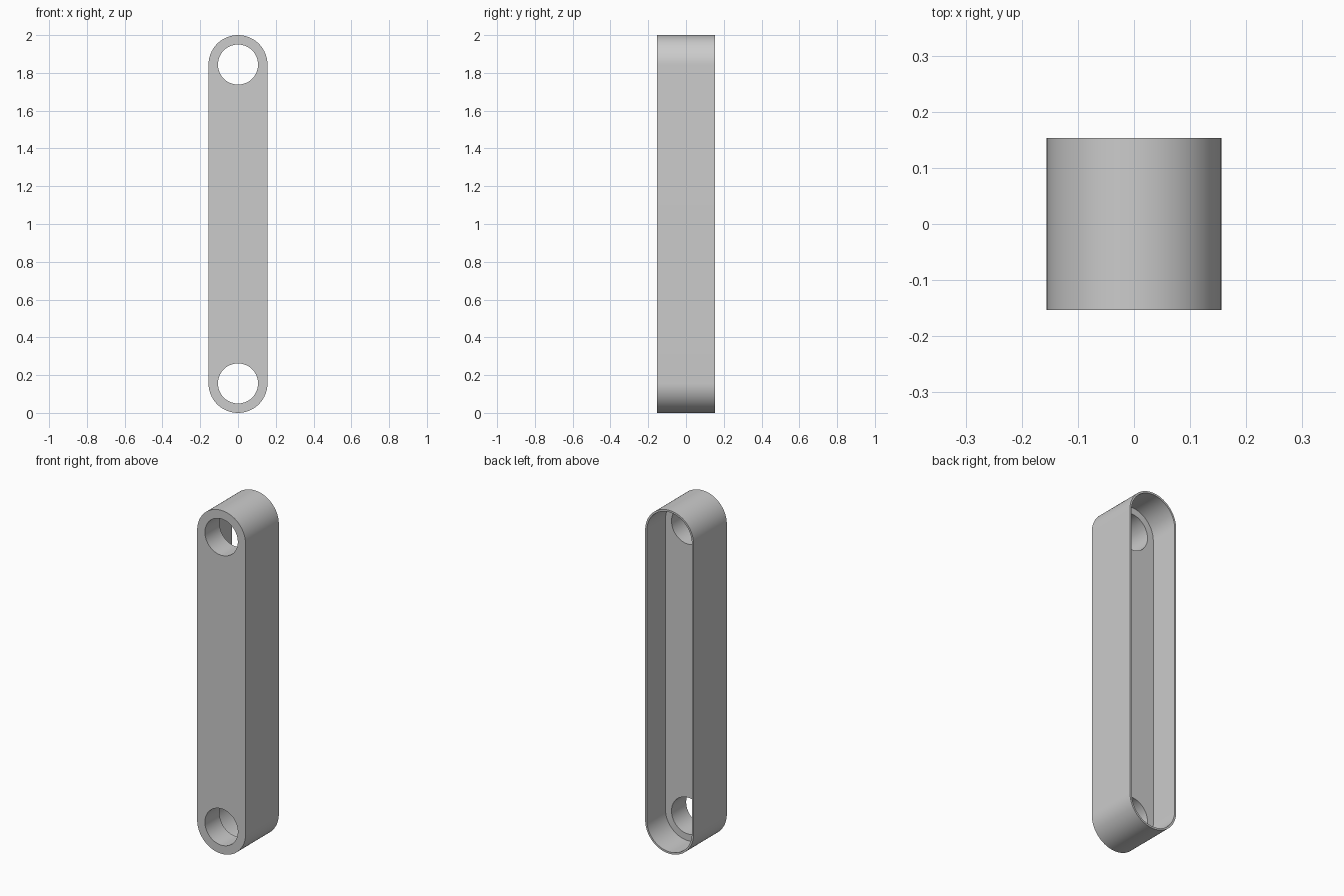
import bpy, bmesh, math

if "Cube" in bpy.data.objects:
    bpy.data.objects.remove(bpy.data.objects["Cube"])

R, HEIGHT = 0.156, 2.0          # outer end radius, overall height
HALF = 0.153                    # half depth in y
WALL = 0.011                    # rim wall thickness
FLOOR_Y = -0.018                # inner face of the thick front plate
HOLE_R = 0.106
ENDS = (R, HEIGHT - R)          # centres of the rounded ends
SEG = 48


def prism(name, points, y0, y1):
    """Extrude an x-z outline along y."""
    bm = bmesh.new()
    face = bm.faces.new([bm.verts.new((x, y0, z)) for x, z in points])
    new = bmesh.ops.extrude_face_region(bm, geom=[face])["geom"]
    verts = [v for v in new if isinstance(v, bmesh.types.BMVert)]
    bmesh.ops.translate(bm, verts=verts, vec=(0, y1 - y0, 0))
    bmesh.ops.recalc_face_normals(bm, faces=bm.faces)
    mesh = bpy.data.meshes.new(name)
    bm.to_mesh(mesh)
    bm.free()
    obj = bpy.data.objects.new(name, mesh)
    bpy.context.collection.objects.link(obj)
    return obj


def arc(r, cz, start, sweep, n):
    return [(r * math.cos(start + sweep * i / n), cz + r * math.sin(start + sweep * i / n))
            for i in range(n + 1)]


def slot(r):
    return arc(r, ENDS[1], 0, math.pi, SEG) + arc(r, ENDS[0], math.pi, math.pi, SEG)


# Round-ended link body
link = prism("link_body", slot(R), -HALF, HALF)

# Hollow back and the two pin holes
cutters = [prism("cavity_cutter", slot(R - WALL), FLOOR_Y, HALF + 0.1)]
for i, z in enumerate(ENDS):
    circle = arc(HOLE_R, z, 0, 2 * math.pi, 2 * SEG)[:-1]
    cutters.append(prism(f"pin_hole_cutter_{i + 1}", circle, -HALF - 0.1, 0.05))

bpy.context.view_layer.objects.active = link
link.select_set(True)
for cutter in cutters:
    mod = link.modifiers.new("cut", 'BOOLEAN')
    mod.operation = 'DIFFERENCE'
    mod.solver = 'EXACT'
    mod.object = cutter
    bpy.ops.object.modifier_apply(modifier=mod.name)
for cutter in cutters:
    bpy.data.objects.remove(cutter)

bpy.ops.object.shade_smooth_by_angle(angle=math.radians(30))
